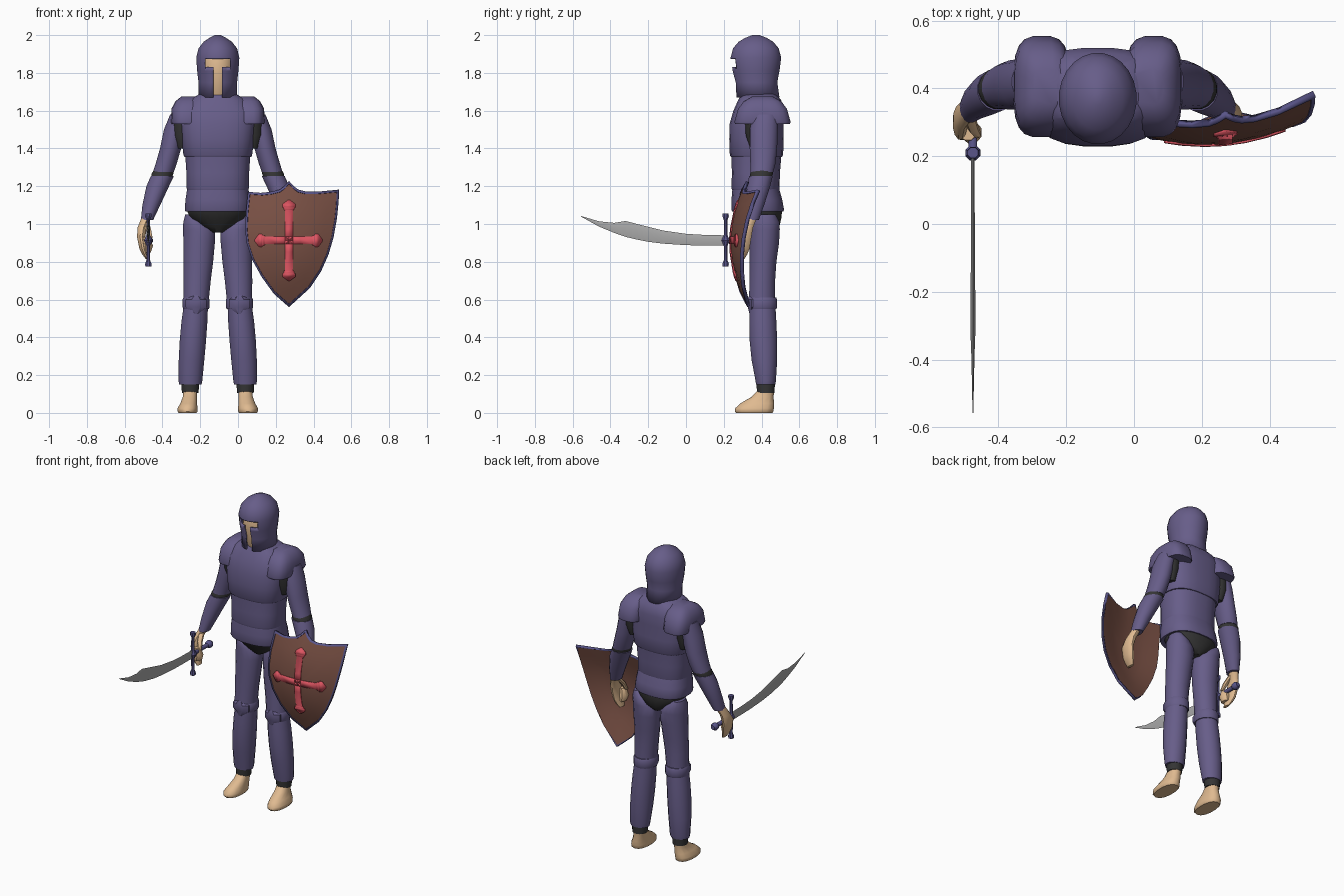
import bpy, bmesh, math
from mathutils import Matrix

CX = -0.107  # body centre line


def material(name, r, g, b):
    m = bpy.data.materials.new(name)
    m.diffuse_color = (r, g, b, 1)
    return m


PURPLE = material("purple_armour", 0.135, 0.11, 0.25)
TRIM = material("blue_trim", 0.10, 0.09, 0.25)
SKIN = material("skin", 0.74, 0.49, 0.28)
DARK = material("dark_cloth", 0.035, 0.035, 0.035)
BROWN = material("shield_brown", 0.19, 0.08, 0.058)
RED = material("red_cross", 0.72, 0.09, 0.12)
STEEL = material("steel", 0.40, 0.40, 0.40)


def finish(name, bm, mats, angle=40, fix=True):
    if fix:
        bmesh.ops.recalc_face_normals(bm, faces=bm.faces)
    me = bpy.data.meshes.new(name)
    bm.to_mesh(me)
    bm.free()
    for m in mats:
        me.materials.append(m)
    for p in me.polygons:
        p.use_smooth = True
    me.set_sharp_from_angle(angle=math.radians(angle))
    ob = bpy.data.objects.new(name, me)
    bpy.context.collection.objects.link(ob)
    return ob


def loft(name, mat, rings, n=16, p=2.0, mirror=False, bottom=True, rot=None):
    """Stack of superellipse rings (z, cx, cy, rx, ry), optional mirrored twin."""
    for side in ((1, -1) if mirror else (1,)):
        bm = bmesh.new()
        loops = []
        for z, cx, cy, rx, ry in rings:
            loop = []
            for i in range(n):
                a = 2 * math.pi * (i + 0.5) / n
                c, s = math.cos(a), math.sin(a)
                x = cx + rx * math.copysign(abs(c) ** (2 / p), c)
                y = cy + ry * math.copysign(abs(s) ** (2 / p), s)
                loop.append(bm.verts.new((x if side == 1 else 2 * CX - x, y, z)))
            loops.append(loop)
        for a, b in zip(loops, loops[1:]):
            for i in range(n):
                j = (i + 1) % n
                bm.faces.new((a[i], a[j], b[j], b[i]))
        bm.faces.new(loops[-1])
        if bottom:
            bm.faces.new(loops[0])
        if rot:
            bmesh.ops.transform(bm, matrix=rot, verts=bm.verts)
        label = name if not mirror else ("right_" if side == 1 else "left_") + name
        ob = finish(label, bm, [mat])
    return ob


# Helmet shell with T-shaped face opening
helmet = loft("helmet", PURPLE, [
    (1.67, CX, .38, .104, .116), (1.75, CX, .372, .103, .112), (1.81, CX, .37, .110, .126),
    (1.88, CX, .37, .115, .135), (1.93, CX, .37, .103, .122), (1.965, CX, .37, .075, .092),
    (1.985, CX, .37, .045, .058), (2.0, CX, .37, .016, .02)], n=24, bottom=False)
sol = helmet.modifiers.new("shell", 'SOLIDIFY')
sol.thickness = 0.015
for name, w, z0, z1 in (("eye_cutter", .13, 1.832, 1.874), ("face_cutter", .043, 1.6, 1.85)):
    bm = bmesh.new()
    bmesh.ops.create_cube(bm, size=1, matrix=Matrix.Translation((CX, .235, (z0 + z1) / 2))
                          @ Matrix.Diagonal((w, .17, z1 - z0, 1)))
    cut = finish(name, bm, [PURPLE])
    cut.hide_render = True
    cut.hide_viewport = True
    cut.display_type = 'WIRE'
    mod = helmet.modifiers.new(name, 'BOOLEAN')
    mod.operation = 'DIFFERENCE'
    mod.object = cut

# Head and neck inside the helmet
loft("head", SKIN, [(1.62, CX, .38, .07, .075), (1.68, CX, .375, .07, .085), (1.72, CX, .37, .075, .098),
                    (1.8, CX, .37, .09, .102), (1.88, CX, .37, .09, .105), (1.94, CX, .37, .06, .07)])

# Torso plates
loft("breastplate", PURPLE, [
    (1.355, CX, .373, .178, .136), (1.365, CX, .373, .183, .142), (1.45, CX, .373, .193, .145),
    (1.53, CX, .373, .20, .143), (1.60, CX, .385, .195, .135), (1.655, CX, .39, .155, .115),
    (1.69, CX, .385, .095, .09)], n=24, p=2.7)
loft("belly_plate", PURPLE, [
    (1.18, CX, .368, .163, .125), (1.19, CX, .368, .166, .128), (1.27, CX, .37, .167, .128),
    (1.375, CX, .373, .174, .134)], n=24, p=2.5)
loft("skirt_plate", PURPLE, [
    (1.065, CX, .38, .172, .136), (1.075, CX, .38, .176, .14), (1.13, CX, .375, .172, .135),
    (1.20, CX, .368, .161, .122)], n=24, p=2.5)
loft("pelvis", DARK, [
    (.955, CX, .41, .03, .06), (.985, CX, .41, .09, .085), (1.03, CX, .40, .145, .105),
    (1.07, CX, .39, .165, .12), (1.12, CX, .38, .16, .12)], n=24, p=2.3)

# Shoulders
loft("shoulder_guard", PURPLE, [
    (1.53, -.272, .405, .081, .147), (1.54, -.272, .405, .084, .15), (1.61, -.270, .405, .083, .13),
    (1.65, -.262, .405, .07, .10), (1.675, -.255, .405, .045, .055)], n=20, p=3.2, mirror=True)
loft("armpit", DARK, [(1.40, -.29, .40, .04, .06), (1.47, -.295, .40, .06, .085),
                      (1.56, -.29, .40, .065, .09)], mirror=True)

# Arms
loft("upper_arm", PURPLE, [
    (1.58, -.31, .42, .05, .07), (1.50, -.335, .412, .058, .075), (1.40, -.357, .41, .057, .074),
    (1.32, -.38, .407, .057, .068), (1.275, -.395, .402, .056, .062)], mirror=True)
loft("elbow", DARK, [(1.22, -.41, .39, .05, .05), (1.265, -.40, .40, .059, .062),
                     (1.30, -.388, .405, .05, .055)], mirror=True)
loft("forearm", PURPLE, [
    (1.255, -.40, .397, .062, .064), (1.20, -.425, .385, .061, .062), (1.10, -.459, .363, .048, .052),
    (1.02, -.482, .342, .033, .044)], mirror=True)

# Hands with thumb
loft("hand", SKIN, [
    (1.04, -.483, .345, .026, .034), (.98, -.507, .318, .026, .038), (.93, -.513, .298, .022, .05),
    (.87, -.503, .292, .02, .046), (.84, -.492, .288, .016, .038), (.815, -.48, .285, .009, .025)],
    n=12, mirror=True)
loft("thumb", SKIN, [(1.01, -.487, .32, .018, .022), (.97, -.475, .285, .016, .018),
                     (.925, -.462, .265, .011, .012)], n=8, mirror=True)
loft("fingers", SKIN, [(.93, -.49, .268, .025, .022), (.885, -.478, .27, .03, .035),
                       (.85, -.482, .275, .022, .03)], n=8, mirror=True)

# Legs
loft("thigh", PURPLE, [
    (1.05, -.25, .425, .03, .05), (1.01, -.225, .42, .066, .077), (.97, -.206, .418, .086, .08),
    (.90, -.206, .415, .085, .079), (.80, -.21, .408, .080, .072), (.70, -.217, .404, .074, .069),
    (.59, -.222, .402, .068, .07)], mirror=True)
loft("knee_band", PURPLE, [(.55, -.222, .405, .069, .075), (.56, -.222, .405, .073, .079),
                           (.60, -.222, .405, .073, .079), (.61, -.222, .405, .068, .074)], mirror=True)
loft("knee_cap", PURPLE, [(.52, -.222, .36, .012, .025), (.56, -.222, .36, .06, .036),
                          (.60, -.222, .36, .06, .036), (.63, -.222, .36, .012, .025)], n=8, mirror=True)
loft("shin", PURPLE, [
    (.56, -.224, .405, .066, .07), (.48, -.231, .407, .07, .073), (.38, -.239, .41, .071, .074),
    (.28, -.246, .415, .069, .069), (.17, -.252, .422, .064, .055), (.15, -.252, .422, .06, .052)], mirror=True)
loft("ankle_cuff", DARK, [(.105, -.253, .422, .045, .047), (.16, -.253, .422, .048, .05)], mirror=True)
loft("foot", SKIN, [
    (.12, -.253, .425, .038, .043), (.085, -.255, .405, .038, .058), (.05, -.261, .377, .045, .09),
    (.025, -.267, .363, .054, .102), (.008, -.267, .361, .054, .102), (0, -.267, .361, .048, .096)],
    n=14, p=2.3, mirror=True)

# Curved sword: diamond cross-section along the blade (y, low z, high z)
bm = bmesh.new()
prev = None
for y, lo, hi in ((.21, .885, .94), (.1, .886, .942), (0, .888, .948), (-.12, .896, .965), (-.2, .906, .985),
                  (-.27, .92, 1.003), (-.32, .932, 1.016), (-.38, .953, 1.006), (-.46, .986, 1.014),
                  (-.557, 1.04, 1.043)):
    t = .006 * (hi - lo) / .08 + .001
    mid = lo * .4 + hi * .6
    ring = [bm.verts.new((-.475 + dx, y, z)) for dx, z in ((0, lo), (t, mid), (0, hi), (-t, mid))]
    if prev:
        for i in range(4):
            bm.faces.new((prev[i], prev[(i + 1) % 4], ring[(i + 1) % 4], ring[i]))
    else:
        bm.faces.new(ring)
    prev = ring
bm.faces.new(prev)
finish("sword_blade", bm, [STEEL], 25)

loft("sword_guard", TRIM, [(z, -.475, .21, r, r) for z, r in (
    (.775, .017), (.79, .018), (.81, .010), (.885, .011), (.913, .024), (.94, .011), (1.02, .010),
    (1.04, .018), (1.055, .017))], n=8)
loft("sword_handle", TRIM, [(z, 0, 0, r, r) for z, r in (
    (0, .018), (.015, .013), (.145, .013), (.155, .022), (.172, .025), (.19, .014))], n=10,
    rot=Matrix.Translation((-.475, .21, .913)) @ Matrix.Rotation(-math.pi / 2, 4, 'X'))


# Domed shield
def shield_y(x, z):
    u, v = x - .27, z - .9
    return .236 + .8 * u * u + .098 * u + .8 * v * v


outline = [(.27, 1.228), (.295, 1.2), (.32, 1.182), (.36, 1.172), (.43, 1.172), (.535, 1.182), (.533, 1.12),
           (.524, 1.03), (.506, .93), (.48, .84), (.44, .75), (.38, .66), (.27, .56), (.19, .63), (.125, .72),
           (.075, .81), (.045, .90), (.038, .97), (.042, 1.06), (.053, 1.17), (.12, 1.165), (.17, 1.17),
           (.22, 1.182), (.245, 1.2)]
bm = bmesh.new()
n = len(outline)
prev = None
for s in (.12, .35, .55, .75, .95, .955, 1.0):
    ring = []
    for x, z in outline:
        px, pz = .27 + (x - .27) * s, .9 + (z - .9) * s
        ring.append(bm.verts.new((px, shield_y(px, pz) - (.004 if s > .952 else 0), pz)))
    if prev:
        for i in range(n):
            j = (i + 1) % n
            bm.faces.new((prev[i], prev[j], ring[j], ring[i])).material_index = int(s > .952)
    else:
        bm.faces.new(ring)
    prev = ring
bm.normal_update()
bmesh.ops.recalc_face_normals(bm, faces=bm.faces)
if sum(f.normal.y for f in bm.faces) > 0:
    bmesh.ops.reverse_faces(bm, faces=bm.faces)
shield = finish("shield", bm, [BROWN, TRIM], 40, fix=False)
shield.modifiers.new("thickness", 'SOLIDIFY').thickness = 0.018

# Cross plates with flared, pointed ends following the shield
for name, dx, dz, length in (("cross_right", 1, 0, .178), ("cross_left", -1, 0, .182),
                             ("cross_top", 0, 1, .215), ("cross_bottom", 0, -1, .215)):
    bm = bmesh.new()
    prev = None
    for d, w in ((0, .02), (.06, .02), (length - .055, .02), (length - .052, .027), (length - .042, .027),
                 (length - .038, .035), (length - .022, .033), (length, .004)):
        pair = []
        for e in (-w, w):
            x, z = .27 + dx * d + dz * e, .913 + dz * d - dx * e
            pair.append(bm.verts.new((x, shield_y(x, z) - .006, z)))
        if prev:
            bm.faces.new((prev[0], prev[1], pair[1], pair[0]))
        prev = pair
    bm.normal_update()
    if sum(f.normal.y for f in bm.faces) > 0:
        bmesh.ops.reverse_faces(bm, faces=bm.faces)
    finish(name, bm, [RED], 40, fix=False).modifiers.new("plate", 'SOLIDIFY').thickness = 0.008
